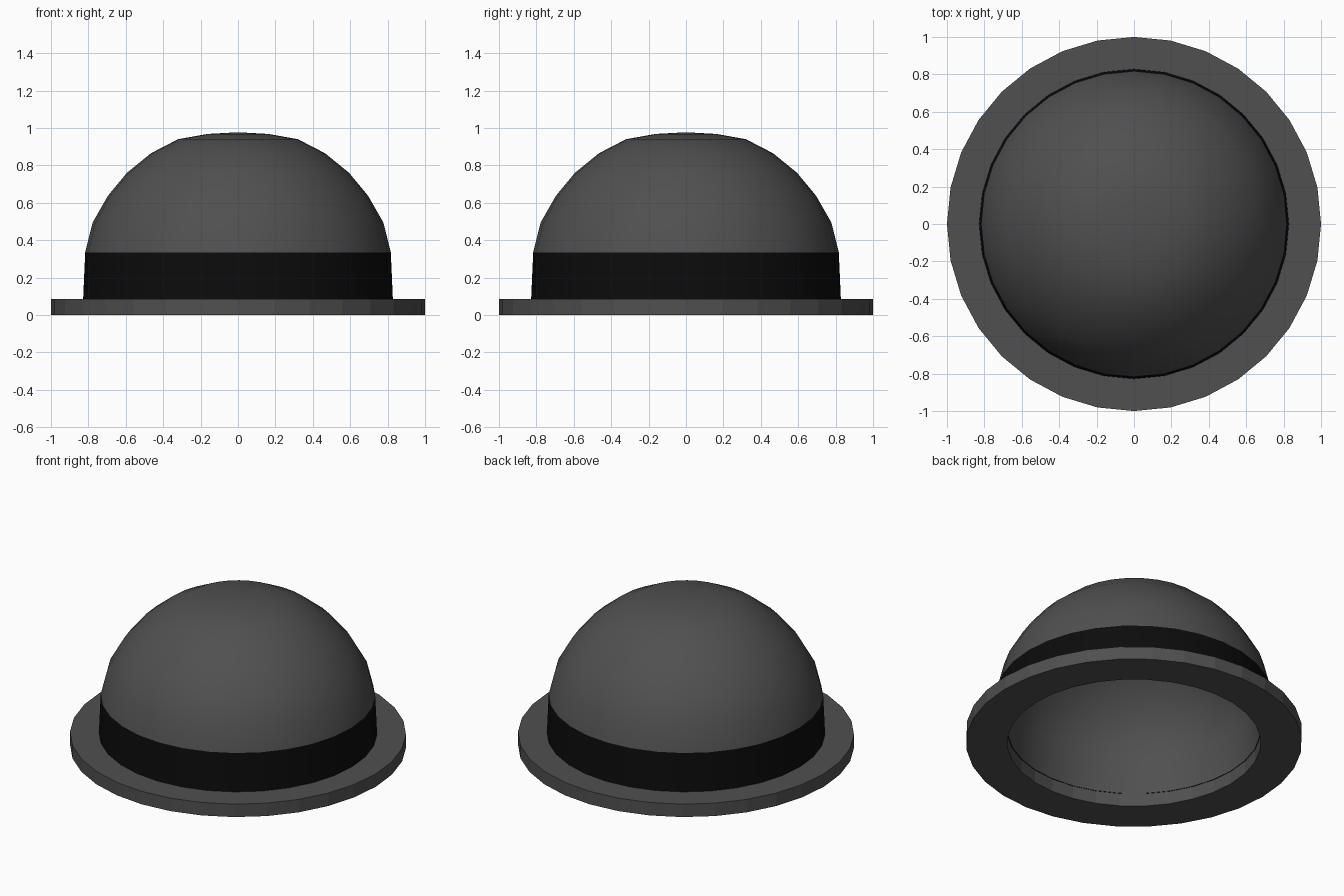
import bpy, bmesh, math

if "Cube" in bpy.data.objects:
    bpy.data.objects.remove(bpy.data.objects["Cube"])

SIDES = 32


def material(name, value):
    m = bpy.data.materials.new(name)
    m.diffuse_color = (value, value, value, 1)
    m.use_nodes = True
    m.node_tree.nodes["Principled BSDF"].inputs["Base Color"].default_value = m.diffuse_color
    return m


grey_felt = material("grey_felt", 0.08)
black_ribbon = material("black_ribbon", 0.0035)


def lathe(name, profile, mat, closed=False, smooth_angle=30):
    """Spin (radius, z) points around z; points with radius 0 become poles."""
    bm = bmesh.new()
    rings = []
    for r, z in profile:
        if r == 0:
            rings.append([bm.verts.new((0, 0, z))] * SIDES)
        else:
            rings.append([bm.verts.new((r * math.cos(2 * math.pi * i / SIDES),
                                        r * math.sin(2 * math.pi * i / SIDES), z))
                          for i in range(SIDES)])
    pairs = list(zip(rings, rings[1:]))
    if closed:
        pairs.append((rings[-1], rings[0]))
    for a, b in pairs:
        for i in range(SIDES):
            j = (i + 1) % SIDES
            bm.faces.new(list(dict.fromkeys((a[i], a[j], b[j], b[i]))))
    mesh = bpy.data.meshes.new(name)
    bm.to_mesh(mesh)
    bm.free()
    obj = bpy.data.objects.new(name, mesh)
    bpy.context.collection.objects.link(obj)
    mesh.materials.append(mat)
    bpy.ops.object.select_all(action='DESELECT')
    obj.select_set(True)
    bpy.context.view_layer.objects.active = obj
    if smooth_angle:
        bpy.ops.object.shade_smooth_by_angle(angle=math.radians(smooth_angle))
    return obj


# Brim: flat-sided ring with a round opening
lathe("brim", [(0.755, 0), (1, 0), (1, 0.085), (0.755, 0.085)], grey_felt,
      closed=True, smooth_angle=0)

# Ribbon band around the foot of the crown
lathe("ribbon_band", [(0.828, 0.085), (0.817, 0.335)], black_ribbon)

# Domed crown, outer skin
lathe("crown", [(0.817, 0.335), (0.777, 0.495), (0.695, 0.638), (0.594, 0.76),
                (0.465, 0.865), (0.32, 0.94), (0.163, 0.968), (0, 0.977)], grey_felt)

# Hollow inside of the crown, wound to face inwards
lathe("crown_lining", [(0, 0.90), (0.15, 0.892), (0.29, 0.867), (0.425, 0.80),
                       (0.54, 0.705), (0.635, 0.595), (0.708, 0.47),
                       (0.745, 0.325), (0.752, 0.085)], grey_felt)
